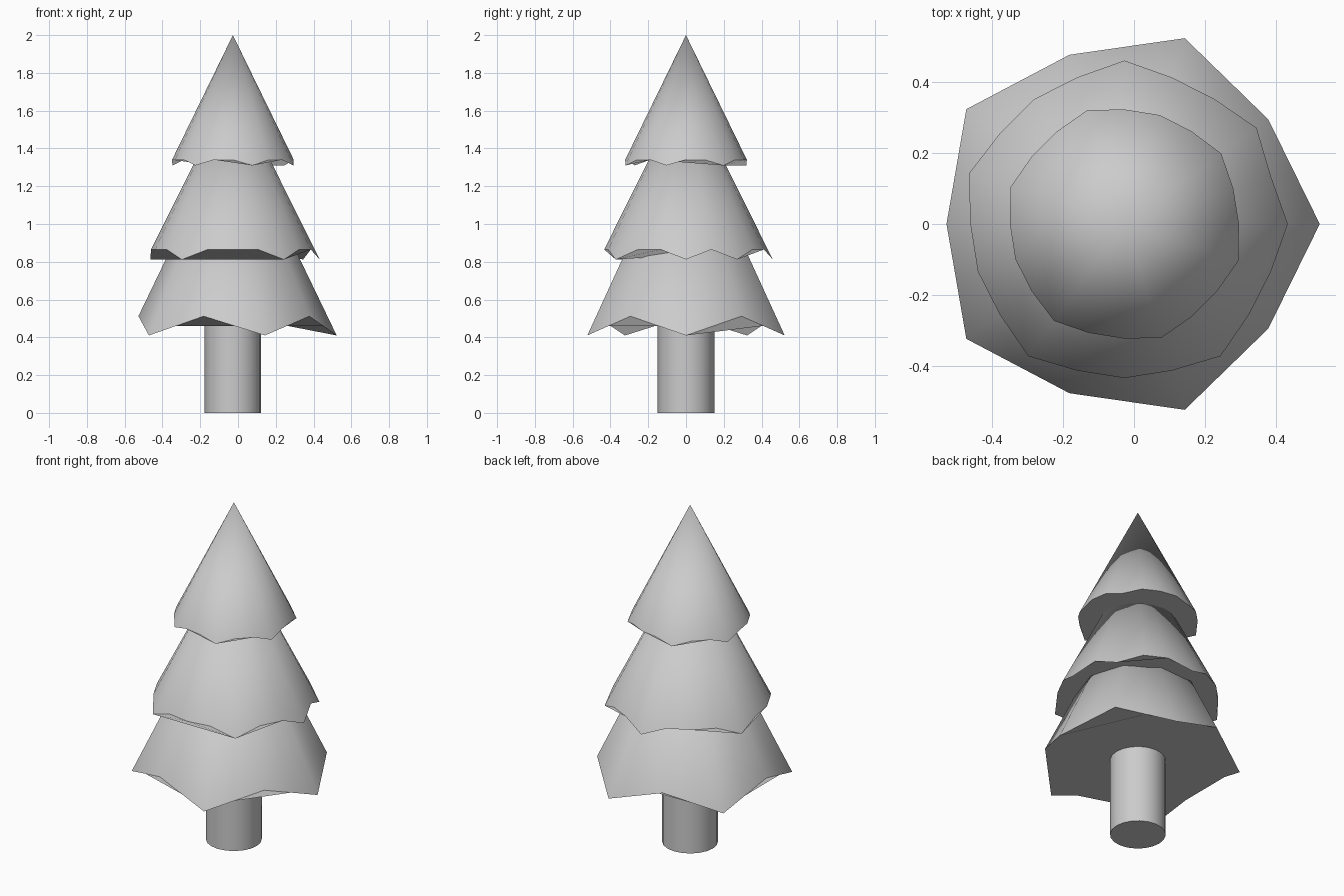
import bpy, bmesh
from math import sin, cos, radians

if "Cube" in bpy.data.objects:
    bpy.data.objects.remove(bpy.data.objects["Cube"])

AXIS_X = -0.027
SIDES = 20


def finish(name, bm):
    bmesh.ops.recalc_face_normals(bm, faces=bm.faces)
    mesh = bpy.data.meshes.new(name)
    bm.to_mesh(mesh)
    bm.free()
    obj = bpy.data.objects.new(name, mesh)
    bpy.context.collection.objects.link(obj)
    bpy.ops.object.select_all(action='DESELECT')
    obj.select_set(True)
    bpy.context.view_layer.objects.active = obj
    bpy.ops.object.shade_smooth_by_angle(angle=radians(45))
    return obj


def tier(name, apex_z, slope, tip_z, rim_z, tips, wavy=False):
    """Cone whose rim points slide down the slope at the tip angles."""
    bm = bmesh.new()
    apex = bm.verts.new((AXIS_X, 0, apex_z))
    rim = []
    for i in range(SIDES):
        deg = 360 * i // SIDES
        z = tip_z if deg in tips else rim_z
        r = (apex_z - z) * slope
        a = radians(deg)
        rim.append(bm.verts.new((AXIS_X + r * cos(a), r * sin(a), z)))
    if wavy:  # straight edges from tip to notch
        for i in range(1, SIDES, 2):
            rim[i].co = (rim[i - 1].co + rim[(i + 1) % SIDES].co) / 2
    for i in range(SIDES):
        bm.faces.new((rim[i], rim[(i + 1) % SIDES], apex))
    # Underside, starting from the back
    start = SIDES // 4
    loop = rim[start::-1] + rim[:start:-1]
    bm.faces.new(loop)
    return finish(name, bm)


# Foliage tiers
tier("top_foliage", 2.0, 0.488, 1.31, 1.34, {36, 108, 162, 234, 288, 342})
tier("middle_foliage", 1.735, 0.498, 0.812, 0.865, {0, 36, 90, 162, 234, 306})
tier("bottom_foliage", 1.55, 0.482, 0.41, 0.512, {0, 72, 144, 216, 288}, wavy=True)

# Trunk
bm = bmesh.new()
bmesh.ops.create_cone(bm, cap_ends=True, segments=20, radius1=0.15, radius2=0.15, depth=0.49)
bmesh.ops.translate(bm, verts=bm.verts, vec=(AXIS_X, 0, 0.245))
finish("trunk", bm)
